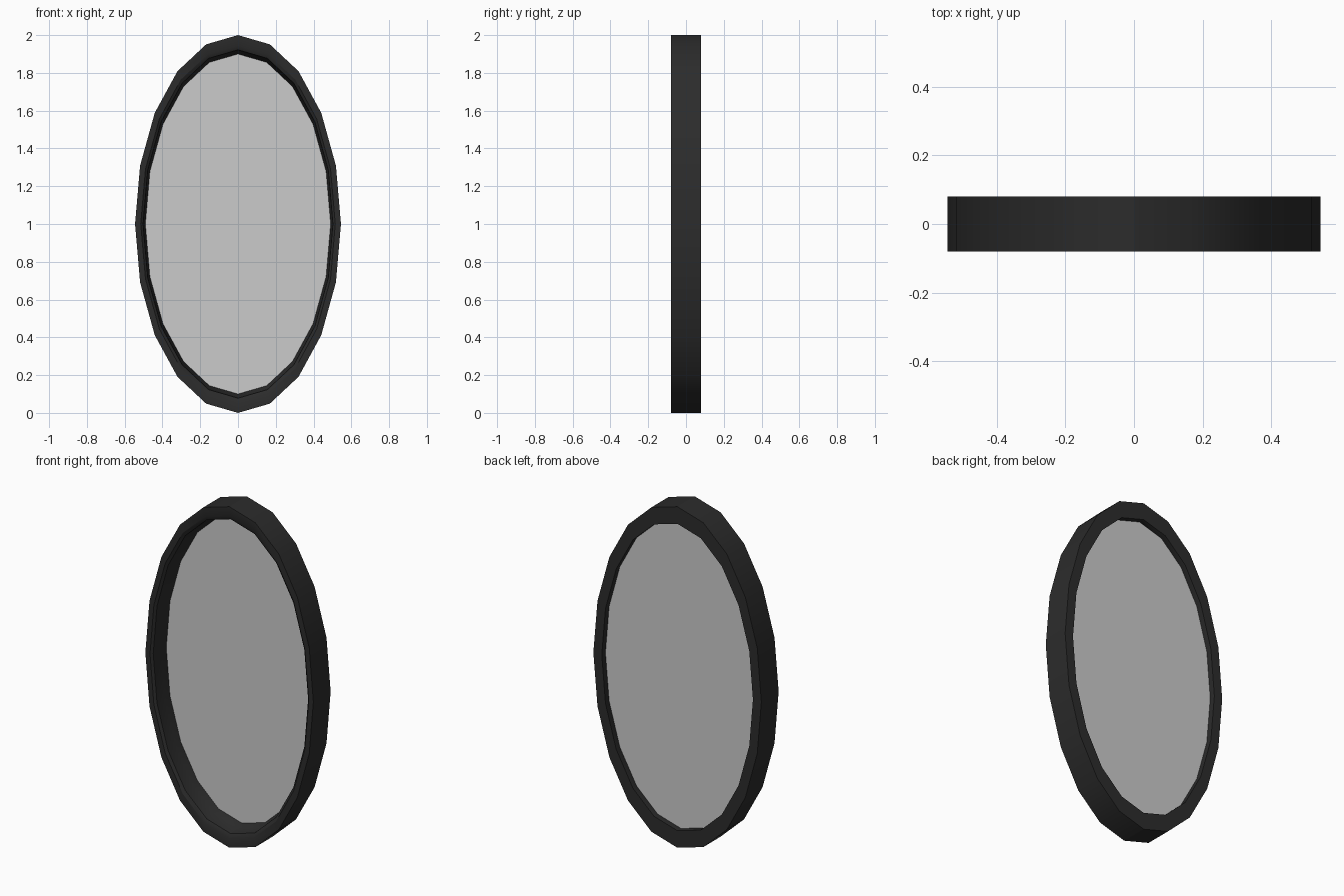
import bpy, bmesh
from math import sin, cos, tau, radians

if "Cube" in bpy.data.objects:
    bpy.data.objects.remove(bpy.data.objects["Cube"])

SIDES, RX, RZ = 20, 0.545, 1.0


def oval(bm, scale, y):
    """One oval ring of vertices in the XZ plane."""
    return [bm.verts.new((RX * scale * sin(tau * i / SIDES), y,
                          1 + RZ * scale * cos(tau * i / SIDES)))
            for i in range(SIDES)]


def finish(bm, name, color=None):
    bmesh.ops.recalc_face_normals(bm, faces=bm.faces)
    mesh = bpy.data.meshes.new(name)
    bm.to_mesh(mesh)
    bm.free()
    obj = bpy.data.objects.new(name, mesh)
    bpy.context.collection.objects.link(obj)
    if color:
        mat = bpy.data.materials.new(name + "_paint")
        mat.diffuse_color = color
        mat.use_nodes = True
        mat.node_tree.nodes["Principled BSDF"].inputs["Base Color"].default_value = mat.diffuse_color
        mesh.materials.append(mat)
    bpy.ops.object.select_all(action='DESELECT')
    obj.select_set(True)
    bpy.context.view_layer.objects.active = obj
    bpy.ops.object.shade_smooth_by_angle(angle=radians(30))
    return obj


# Frame: moulded cross-section (scale, depth) swept round the oval
profile = [(1, -0.08), (0.945, -0.08), (0.922, -0.068), (0.915, 0.0),
           (0.90, 0.03), (0.90, 0.08), (1, 0.08)]
bm = bmesh.new()
rings = [oval(bm, s, y) for s, y in profile]
for a, b in zip(rings, rings[1:] + rings[:1]):
    for i in range(SIDES):
        j = (i + 1) % SIDES
        bm.faces.new((a[i], a[j], b[j], b[i]))
finish(bm, "mirror_frame", (0.025, 0.025, 0.025, 1))

# Mirror glass: thin oval panel seated in the frame
bm = bmesh.new()
front, back = oval(bm, 0.902, 0.036), oval(bm, 0.902, 0.046)
bm.faces.new(front)
bm.faces.new(back)
for i in range(SIDES):
    j = (i + 1) % SIDES
    bm.faces.new((front[i], front[j], back[j], back[i]))
finish(bm, "mirror_glass")
